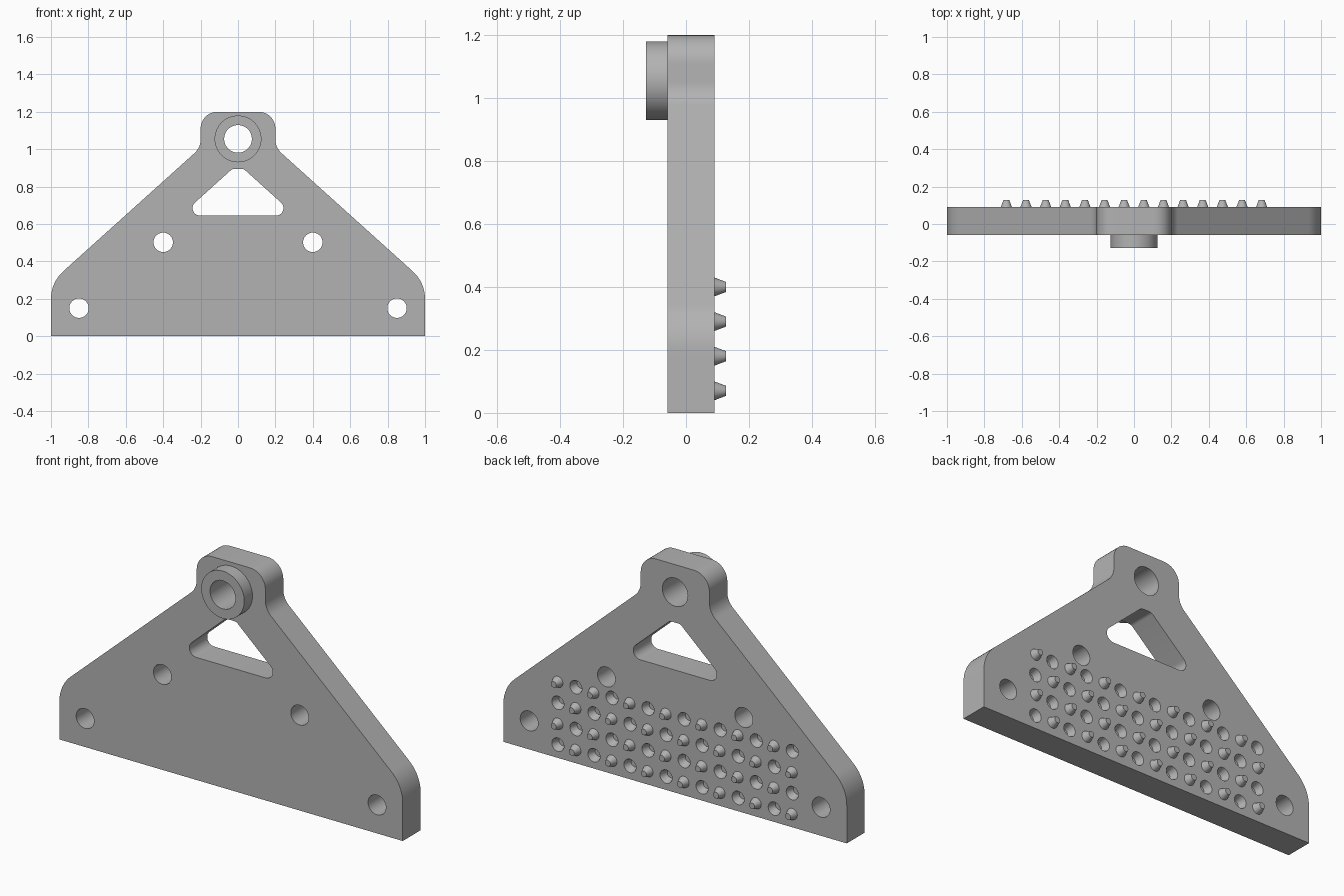
import bpy, bmesh, math
from mathutils import Vector, Matrix

cube = bpy.data.objects.get("Cube")
if cube:
    bpy.data.objects.remove(cube, do_unlink=True)

FRONT, BACK = -0.058, 0.091
BORE_Z = 1.055

grey = bpy.data.materials.new("plain grey")
grey.use_nodes = True
colour = (0.45, 0.45, 0.45, 1)
grey.diffuse_color = colour
grey.node_tree.nodes["Principled BSDF"].inputs["Base Color"].default_value = colour


def rounded(corners, steps=10):
    """Fillet a polygon given as (x, z, radius) corners."""
    out = []
    for i, (x, z, r) in enumerate(corners):
        p = Vector((x, z))
        if r == 0:
            out.append(p)
            continue
        a = (Vector(corners[i - 1][:2]) - p).normalized()
        b = (Vector(corners[(i + 1) % len(corners)][:2]) - p).normalized()
        half = a.angle(b) / 2
        centre = p + (a + b).normalized() * (r / math.sin(half))
        start = p + a * (r / math.tan(half)) - centre
        end = p + b * (r / math.tan(half)) - centre
        sweep = start.angle_signed(end)
        for k in range(steps + 1):
            out.append(centre + Matrix.Rotation(-sweep * k / steps, 2) @ start)
    return out


def mirrored(half):
    return half + [(-x, z, r) for x, z, r in reversed(half)]


def add_prism(bm, points, y0, y1):
    base = bm.faces.new([bm.verts.new((p.x, y0, p.y)) for p in points])
    ext = bmesh.ops.extrude_face_region(bm, geom=[base])["geom"]
    verts = [g for g in ext if isinstance(g, bmesh.types.BMVert)]
    bmesh.ops.translate(bm, verts=verts, vec=(0, y1 - y0, 0))


def add_cone(bm, x, z, y0, y1, r0, r1, sides=24):
    """Round frustum along y, radius r0 at y0 and r1 at y1."""
    place = Matrix.Translation((x, (y0 + y1) / 2, z)) @ Matrix.Rotation(-math.pi / 2, 4, 'X')
    bmesh.ops.create_cone(bm, cap_ends=True, segments=sides, radius1=r0,
                          radius2=r1, depth=y1 - y0, matrix=place)


def finish(bm, name):
    bmesh.ops.recalc_face_normals(bm, faces=bm.faces[:])
    mesh = bpy.data.meshes.new(name)
    bm.to_mesh(mesh)
    bm.free()
    mesh.materials.append(grey)
    obj = bpy.data.objects.new(name, mesh)
    bpy.context.collection.objects.link(obj)
    return obj


# Plate outline with shoulders and a rounded head
bm = bmesh.new()
outline = mirrored([(1, 0, 0), (1, 0.288, 0.2), (0.2, 1.008, 0.1), (0.2, 1.2, 0.09)])
add_prism(bm, rounded(outline), FRONT, BACK)
plate = finish(bm, "bracket_plate")

# Raised collar around the bore
bm = bmesh.new()
add_cone(bm, 0, BORE_Z, -0.127, FRONT, 0.125, 0.125, 64)
collar = finish(bm, "bore_collar")

# Cutters: window, bore and bolt holes
bm = bmesh.new()
window = mirrored([(0.307, 0.645, 0.04), (0.03, 0.895, 0.03)])
add_prism(bm, rounded(window), -0.3, 0.3)
add_cone(bm, 0, BORE_Z, -0.3, 0.3, 0.074, 0.074, 48)
for side in (-1, 1):
    for x, z in ((0.85, 0.15), (0.4, 0.502)):
        add_cone(bm, side * x, z, -0.3, 0.3, 0.052, 0.052, 40)

# Back grid alternates tapered studs and matching sockets
studs_bm = bmesh.new()
for col in range(14):
    for row in range(4):
        x, z = (col - 6.5) * 0.105, 0.07 + row * 0.11
        if (col + row) % 2 == 0:
            add_cone(studs_bm, x, z, BACK - 0.001, 0.127, 0.03, 0.016)
        else:
            add_cone(bm, x, z, BACK - 0.04, BACK + 0.002, 0.021, 0.036)
studs = finish(studs_bm, "grid_studs")
cutter = finish(bm, "hole_cutter")
cutter.hide_render = True

# Cut, bake and drop the cutter
for obj in (plate, collar):
    mod = obj.modifiers.new("holes", 'BOOLEAN')
    mod.operation = 'DIFFERENCE'
    mod.solver = 'EXACT'
    mod.object = cutter
    bpy.context.view_layer.objects.active = obj
    bpy.ops.object.modifier_apply(modifier=mod.name)
bpy.data.objects.remove(cutter, do_unlink=True)

# Smooth round walls, keep rims crisp
bpy.ops.object.select_all(action='DESELECT')
for obj in (plate, collar, studs):
    obj.select_set(True)
bpy.context.view_layer.objects.active = plate
bpy.ops.object.shade_smooth_by_angle(angle=math.radians(30))
